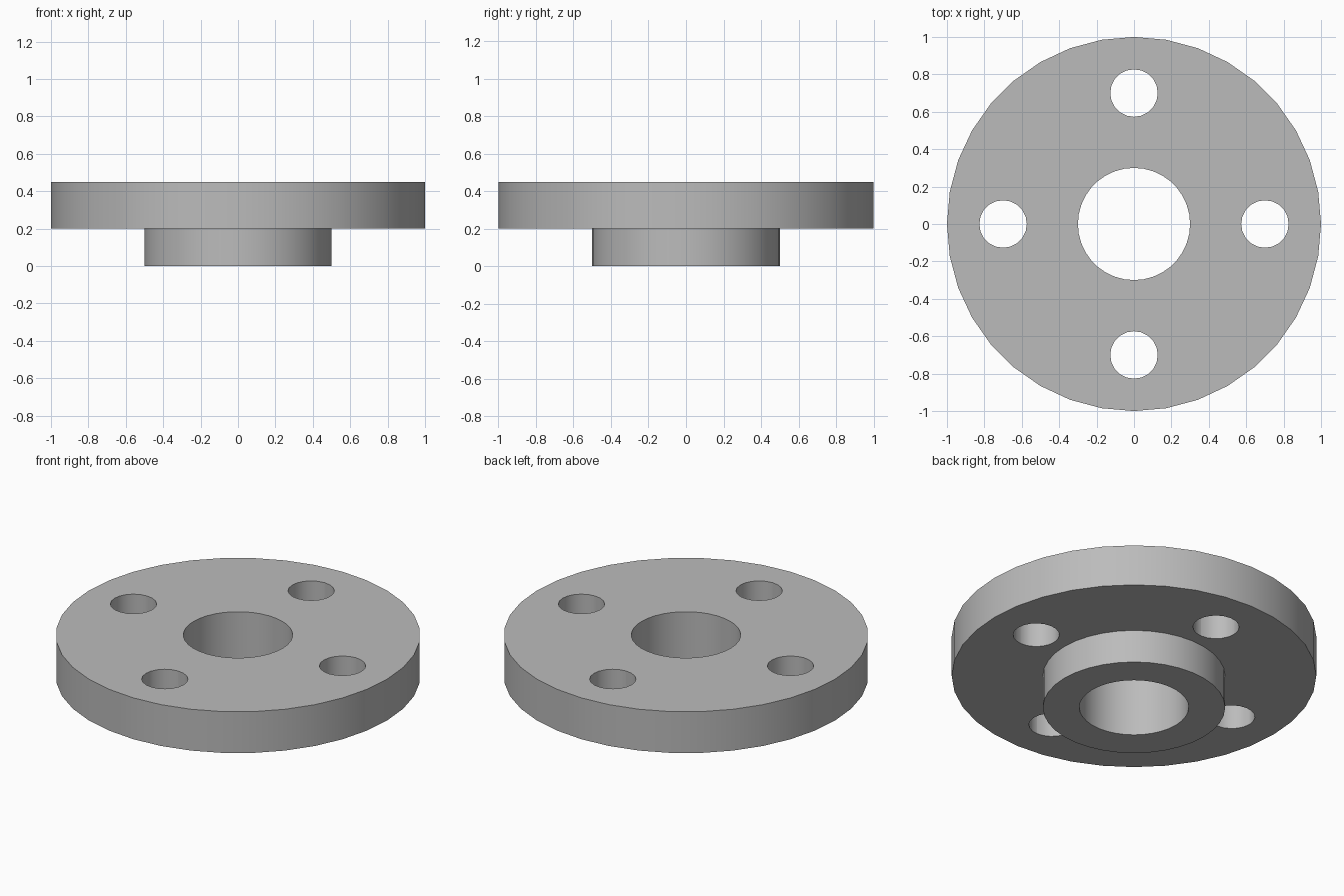
import bpy
import bmesh
from math import cos, sin, pi, radians
from mathutils import Matrix, Vector

cube = bpy.data.objects.get("Cube")
if cube:
    bpy.data.objects.remove(cube, do_unlink=True)

SIDES = 36

steel = bpy.data.materials.new("grey_steel")
steel.use_nodes = True
steel.diffuse_color = (0.5, 0.5, 0.5, 1)
steel.node_tree.nodes["Principled BSDF"].inputs["Base Color"].default_value = (0.5, 0.5, 0.5, 1)


def make_object(name, bm):
    bmesh.ops.recalc_face_normals(bm, faces=bm.faces)
    mesh = bpy.data.meshes.new(name)
    bm.to_mesh(mesh)
    bm.free()
    obj = bpy.data.objects.new(name, mesh)
    bpy.context.collection.objects.link(obj)
    mesh.materials.append(steel)
    return obj


# Flange disc, hub and central bore as one turned profile (radius, height)
profile = [(0.3, 0), (0.5, 0), (0.5, 0.2), (1, 0.2), (1, 0.45), (0.3, 0.45)]
bm = bmesh.new()
rings = [[bm.verts.new((r * cos(2 * pi * i / SIDES), r * sin(2 * pi * i / SIDES), z))
          for i in range(SIDES)] for r, z in profile]
for a, b in zip(rings, rings[1:] + rings[:1]):
    for i in range(SIDES):
        j = (i + 1) % SIDES
        bm.faces.new((a[i], a[j], b[j], b[i]))
flange = make_object("pipe_flange", bm)

# Four bolt hole cutters on one circle
bm = bmesh.new()
for k in range(4):
    centre = Matrix.Rotation(k * pi / 2, 4, "Z") @ Vector((0.7, 0, 0.325))
    bmesh.ops.create_cone(bm, cap_ends=True, segments=20, radius1=0.127, radius2=0.127,
                          depth=0.5, matrix=Matrix.Translation(centre))
cutter = make_object("bolt_hole_cutter", bm)

# Drill the bolt holes, then discard the cutter
drill = flange.modifiers.new("bolt_holes", "BOOLEAN")
drill.operation = "DIFFERENCE"
drill.solver = "EXACT"
drill.object = cutter
bpy.ops.object.select_all(action="DESELECT")
bpy.context.view_layer.objects.active = flange
flange.select_set(True)
bpy.ops.object.modifier_apply(modifier=drill.name)
bpy.data.objects.remove(cutter, do_unlink=True)

# Round walls smooth, rims sharp
bpy.ops.object.shade_smooth_by_angle(angle=radians(30))
